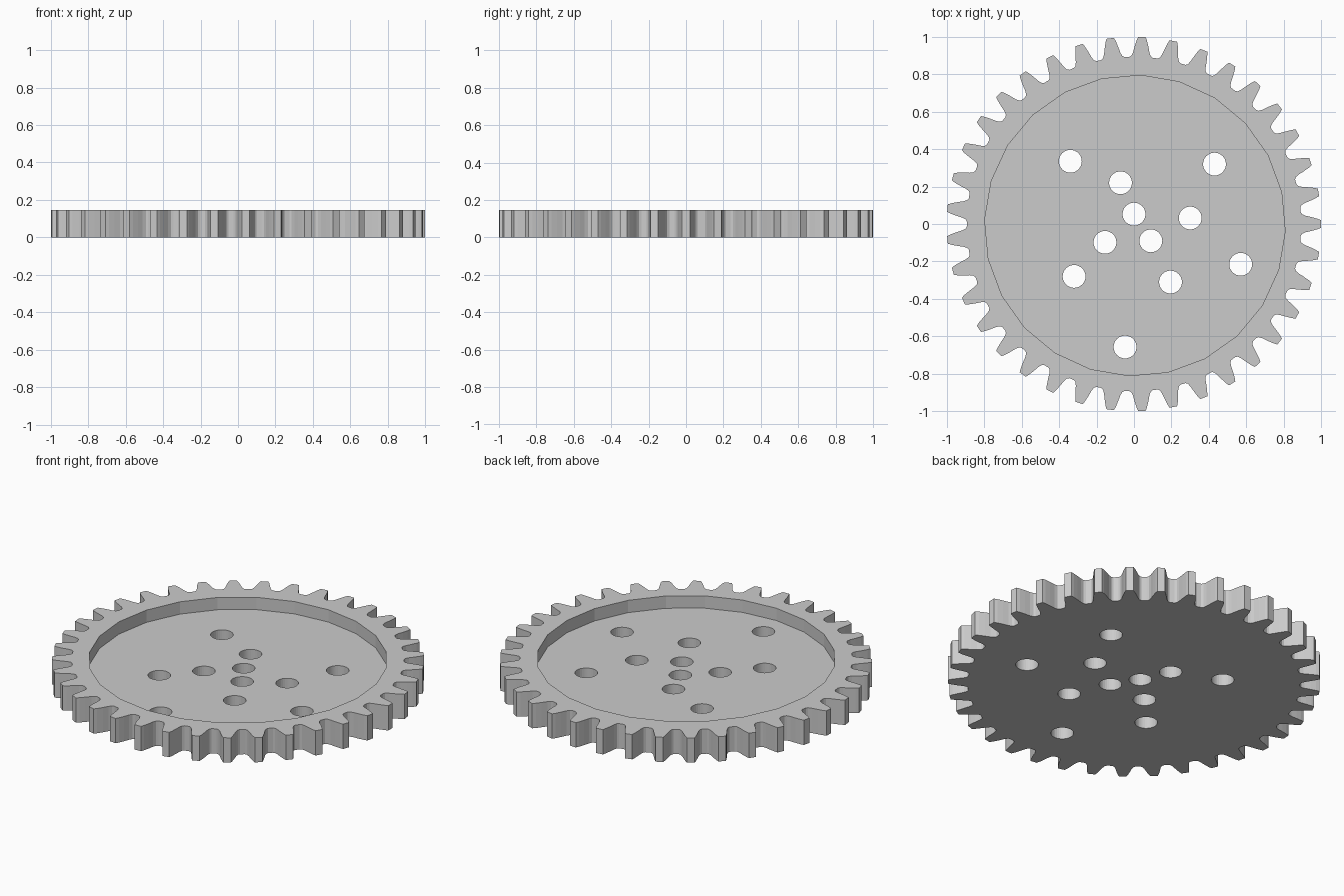
import bpy, bmesh
from math import cos, sin, radians, tau
from mathutils import Matrix

HEIGHT = 0.147
FLOOR = 0.074
TEETH = 37
HOLE_RADIUS = 0.061

if "Cube" in bpy.data.objects:
    bpy.data.objects.remove(bpy.data.objects["Cube"])

grey = bpy.data.materials.new("plain_grey")
grey.use_nodes = True
colour = (0.6, 0.6, 0.6, 1)
grey.diffuse_color = colour
grey.node_tree.nodes["Principled BSDF"].inputs["Base Color"].default_value = colour


def make_object(name, bm):
    bmesh.ops.recalc_face_normals(bm, faces=bm.faces)
    mesh = bpy.data.meshes.new(name)
    bm.to_mesh(mesh)
    bm.free()
    mesh.materials.append(grey)
    obj = bpy.data.objects.new(name, mesh)
    bpy.context.collection.objects.link(obj)
    return obj


def add_cylinder(bm, x, y, radius, z0, z1, sides, turn=0):
    place = Matrix.Translation((x, y, (z0 + z1) / 2)) @ Matrix.Rotation(turn, 4, "Z")
    bmesh.ops.create_cone(bm, cap_ends=True, segments=sides, radius1=radius,
                          radius2=radius, depth=z1 - z0, matrix=place)


def cut(target, cutter):
    cutter.hide_render = True
    mod = target.modifiers.new("cut", "BOOLEAN")
    mod.operation = "DIFFERENCE"
    mod.solver = "EXACT"
    mod.object = cutter
    bpy.context.view_layer.objects.active = target
    bpy.ops.object.modifier_apply(modifier=mod.name)
    bpy.data.objects.remove(cutter)


# Toothed disc: half a tooth as (degrees from tooth centre, radius), mirrored and repeated
flank = [(1.15, 1.0), (1.6, 0.982), (2.2, 0.95), (2.75, 0.918), (3.3, 0.9), (4.0, 0.893)]
tooth = [(-a, r) for a, r in reversed(flank)] + flank
bm = bmesh.new()
outline = []
for i in range(TEETH):
    for a, r in tooth:
        angle = tau * i / TEETH + radians(a)
        outline.append(bm.verts.new((r * cos(angle), r * sin(angle), 0)))
base = bm.faces.new(outline)
top = bmesh.ops.extrude_face_region(bm, geom=[base], use_keep_orig=True)
raised = [v for v in top["geom"] if isinstance(v, bmesh.types.BMVert)]
bmesh.ops.translate(bm, verts=raised, vec=(0, 0, HEIGHT))
gear = make_object("gear_wheel", bm)

# Round recess in the upper side
bm = bmesh.new()
add_cylinder(bm, 0.005, -0.008, 0.803, FLOOR, HEIGHT + 0.1, 24, radians(-2.2))
cut(gear, make_object("recess_cutter", bm))

# Through holes scattered over the web
holes = [(-0.34, 0.335), (-0.072, 0.22), (0.43, 0.32), (0, 0.053),
         (0.3, 0.032), (-0.155, -0.098), (0.09, -0.09), (-0.32, -0.28),
         (0.195, -0.31), (0.57, -0.215), (-0.048, -0.657)]
bm = bmesh.new()
for x, y in holes:
    add_cylinder(bm, x, y, HOLE_RADIUS, -0.1, HEIGHT + 0.1, 32)
cut(gear, make_object("hole_cutter", bm))
